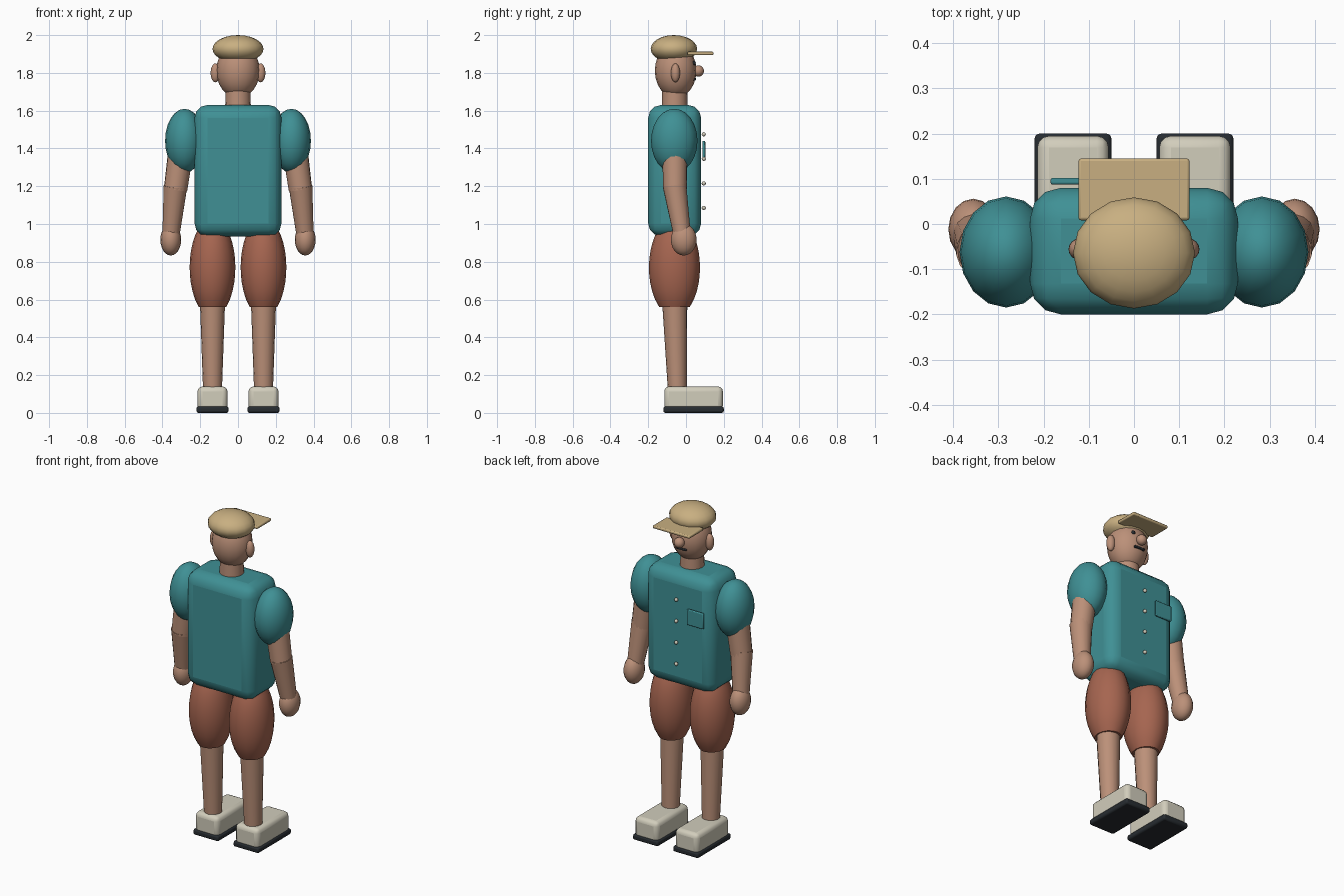
import bpy, math
from mathutils import Vector

if "Cube" in bpy.data.objects:
    bpy.data.objects.remove(bpy.data.objects["Cube"])


def material(name, r, g, b):
    m = bpy.data.materials.new(name)
    m.diffuse_color = (r, g, b, 1)
    m.use_nodes = True
    m.node_tree.nodes["Principled BSDF"].inputs["Base Color"].default_value = m.diffuse_color
    return m


TEAL = material("teal_cloth", 0.05, 0.28, 0.30)
SKIN = material("skin", 0.50, 0.28, 0.19)
RUST = material("rust_cloth", 0.38, 0.13, 0.08)
TAN = material("tan_cloth", 0.58, 0.43, 0.22)
CREAM = material("cream", 0.64, 0.61, 0.50)
DARK = material("dark", 0.02, 0.025, 0.03)


def finish(name, mat, angle=50):
    o = bpy.context.object
    o.name = name
    o.data.materials.append(mat)
    bpy.ops.object.transform_apply(location=False, rotation=False, scale=True)
    bpy.ops.object.shade_smooth_by_angle(angle=math.radians(angle))
    return o


def ball(name, mat, loc, radii, seg=16, rings=12):
    bpy.ops.mesh.primitive_uv_sphere_add(segments=seg, ring_count=rings, location=loc)
    bpy.context.object.scale = radii
    return finish(name, mat)


def box(name, mat, lo, hi, bevel=0.0, segments=3):
    lo, hi = Vector(lo), Vector(hi)
    bpy.ops.mesh.primitive_cube_add(size=1, location=(lo + hi) / 2)
    bpy.context.object.scale = hi - lo
    o = finish(name, mat)
    if bevel:
        b = o.modifiers.new("bevel", "BEVEL")
        b.width, b.segments = bevel, segments
    return o


def limb(name, mat, a, b, ra, rb, seg=16):
    a, b = Vector(a), Vector(b)
    bpy.ops.mesh.primitive_cone_add(vertices=seg, radius1=ra, radius2=rb,
                                    depth=(b - a).length, location=(a + b) / 2)
    o = bpy.context.object
    o.rotation_euler = (b - a).to_track_quat("Z", "Y").to_euler()
    return finish(name, mat)


def barrel(name, mat, loc, rx, ry, rz, low, high, rings=10, seg=16):
    # Ellipsoid of revolution cut flat at low and high
    verts, faces = [], []
    for i in range(rings + 1):
        z = low + (high - low) * i / rings
        k = math.sqrt(1 - (z / rz) ** 2)
        for j in range(seg):
            t = 2 * math.pi * j / seg
            verts.append((rx * k * math.cos(t), ry * k * math.sin(t), z))
    for i in range(rings):
        for j in range(seg):
            n = (j + 1) % seg
            faces.append((i * seg + j, i * seg + n, (i + 1) * seg + n, (i + 1) * seg + j))
    faces.append(tuple(reversed(range(seg))))
    faces.append(tuple(range(rings * seg, (rings + 1) * seg)))
    me = bpy.data.meshes.new(name)
    me.from_pydata(verts, [], faces)
    o = bpy.data.objects.new(name, me)
    o.location = loc
    bpy.context.collection.objects.link(o)
    bpy.ops.object.select_all(action="DESELECT")
    o.select_set(True)
    bpy.context.view_layer.objects.active = o
    return finish(name, mat)


# Shirt body
box("shirt", TEAL, (-0.23, -0.20, 0.935), (0.23, 0.08, 1.63), 0.068)

# Neck, head and hat
limb("neck", SKIN, (0, -0.06, 1.60), (0, -0.06, 1.74), 0.068, 0.066)
ball("head", SKIN, (0, -0.055, 1.812), (0.115, 0.11, 0.145))
ball("nose", SKIN, (0, 0.065, 1.81), (0.03, 0.03, 0.03))
box("mouth", DARK, (-0.035, 0.03, 1.760), (0.035, 0.053, 1.773), 0.004, 2)
ball("cap", TAN, (0, -0.064, 1.927), (0.135, 0.123, 0.073))
box("cap_brim", TAN, (-0.123, 0.008, 1.894), (0.123, 0.145, 1.912), 0.006, 2)

# Shirt buttons and pocket
for i in range(4):
    ball(f"button_{i + 1}", CREAM, (0, 0.094, 1.085 + 0.13 * i), (0.011, 0.011, 0.011), 12, 8)
box("pocket", TEAL, (-0.185, 0.087, 1.345), (-0.075, 0.102, 1.44), 0.005, 2)

for side, s in (("left", -1), ("right", 1)):
    # Face parts
    ball(f"{side}_eye", DARK, (s * 0.04, 0.042, 1.852), (0.012, 0.010, 0.012), 12, 8)
    ball(f"{side}_ear", SKIN, (s * 0.12, -0.056, 1.80), (0.025, 0.024, 0.05))

    # Arm
    ball(f"{side}_sleeve", TEAL, (s * 0.283, -0.062, 1.44), (0.103, 0.123, 0.17))
    limb(f"{side}_upper_arm", SKIN, (s * 0.298, -0.06, 1.42),
         (s * 0.331, -0.058, 1.18), 0.068, 0.062)
    limb(f"{side}_forearm", SKIN, (s * 0.331, -0.06, 1.20),
         (s * 0.355, -0.02, 0.94), 0.063, 0.046)
    ball(f"{side}_hand", SKIN, (s * 0.356, -0.012, 0.917), (0.055, 0.068, 0.084))

    # Leg
    barrel(f"{side}_short_leg", RUST, (s * 0.135, -0.061, 0.77),
           0.121, 0.135, 0.262, -0.21, 0.215)
    limb(f"{side}_lower_leg", SKIN, (s * 0.135, -0.046, 0.12),
         (s * 0.135, -0.06, 0.60), 0.05, 0.067)

    # Shoe
    x = s * 0.135
    box(f"{side}_shoe", CREAM, (x - 0.079, -0.115, 0.012), (x + 0.079, 0.195, 0.14), 0.026)
    box(f"{side}_sole", DARK, (x - 0.085, -0.12, 0.0), (x + 0.085, 0.20, 0.034), 0.01, 2)
